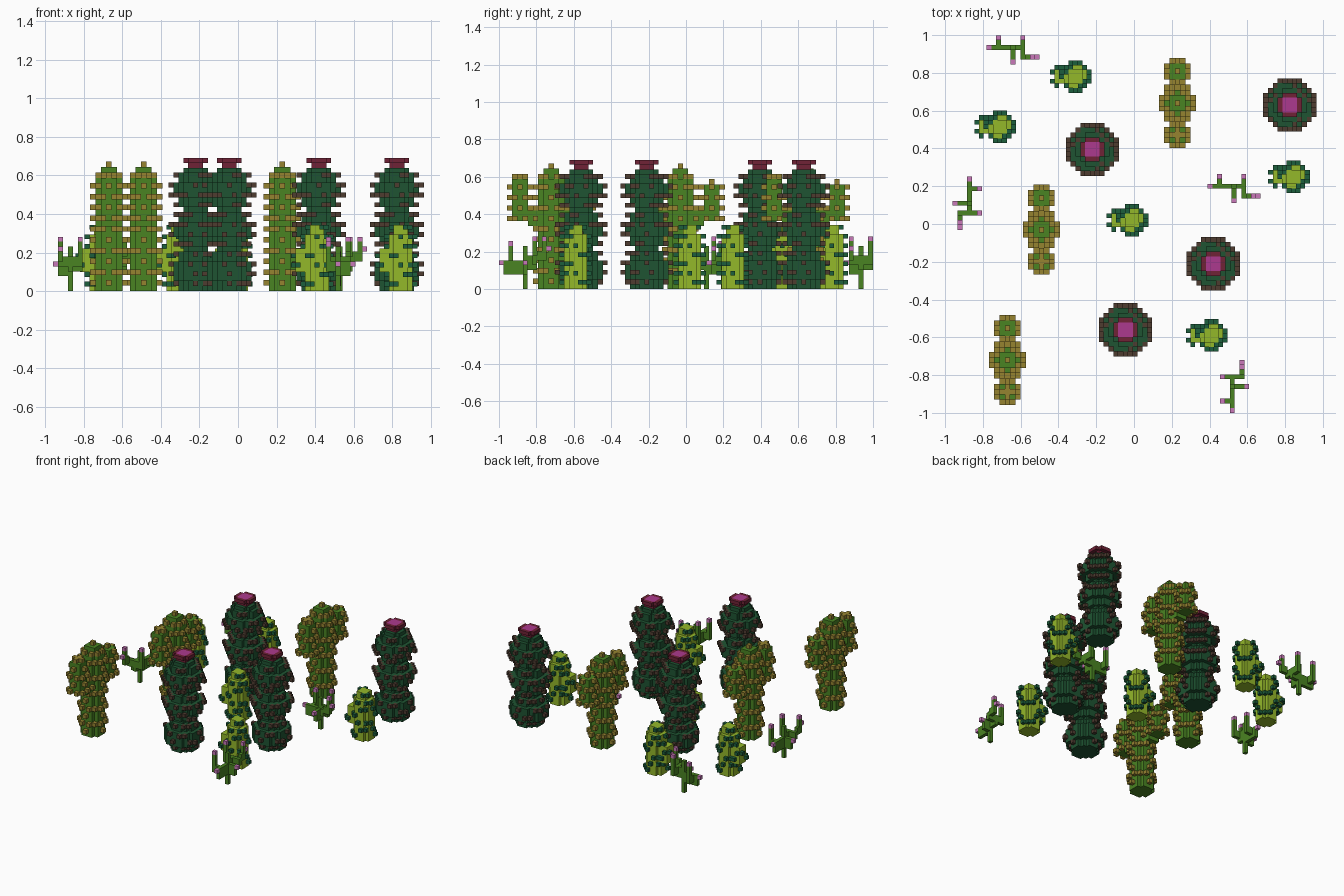
import bpy, math

if "Cube" in bpy.data.objects:
    bpy.data.objects.remove(bpy.data.objects["Cube"])


def make_mat(name, rgb):
    m = bpy.data.materials.new(name)
    lin = [((c / 255 + 0.055) / 1.055) ** 2.4 for c in rgb]
    m.diffuse_color = (*lin, 1)
    m.use_nodes = True
    m.node_tree.nodes["Principled BSDF"].inputs["Base Color"].default_value = m.diffuse_color
    return m


MATS = [make_mat(n, c) for n, c in [
    ("dark green", (30, 84, 50)), ("thorn brown", (78, 60, 48)),
    ("crimson", (112, 34, 54)), ("magenta", (172, 58, 142)),
    ("mid green", (74, 132, 34)), ("olive thorn", (150, 132, 48)),
    ("lime green", (148, 184, 42)), ("teal thorn", (28, 94, 60)),
    ("pale pink", (202, 120, 186))]]
DARK, BROWN, CRIMSON, MAGENTA, MID, OLIVE, LIME, TEAL, PINK = range(9)

# direction and the four corners of each cube face
FACES = [((1, 0, 0), [(1, 0, 0), (1, 1, 0), (1, 1, 1), (1, 0, 1)]),
         ((-1, 0, 0), [(0, 0, 0), (0, 0, 1), (0, 1, 1), (0, 1, 0)]),
         ((0, 1, 0), [(0, 1, 0), (0, 1, 1), (1, 1, 1), (1, 1, 0)]),
         ((0, -1, 0), [(0, 0, 0), (1, 0, 0), (1, 0, 1), (0, 0, 1)]),
         ((0, 0, 1), [(0, 0, 1), (1, 0, 1), (1, 1, 1), (0, 1, 1)]),
         ((0, 0, -1), [(0, 0, 0), (0, 1, 0), (1, 1, 0), (1, 0, 0)])]


def voxel_mesh(name, vox, size):
    """Skin a dictionary of cells {(x, y, z): colour} with its outer faces."""
    verts, faces, cols = {}, [], []
    for (x, y, z), col in vox.items():
        for (dx, dy, dz), corners in FACES:
            if (x + dx, y + dy, z + dz) in vox:
                continue
            f = []
            for a, b, c in corners:
                key = (x + a, y + b, z + c)
                f.append(verts.setdefault(key, len(verts)))
            faces.append(f)
            cols.append(col)
    me = bpy.data.meshes.new(name)
    me.from_pydata([((x - .5) * size, (y - .5) * size, z * size) for x, y, z in verts], [], faces)
    used = sorted(set(cols))
    for c in used:
        me.materials.append(MATS[c])
    for p, c in zip(me.polygons, cols):
        p.material_index = used.index(c)
    me.update()
    return me


def disc(vox, cx, cy, z, r, col):
    for x in range(-r, r + 1):
        for y in range(-r, r + 1):
            if x * x + y * y <= (r + .5) ** 2:
                vox[(cx + x, cy + y, z)] = col


def box(vox, xs, ys, zs, col):
    for x in range(xs[0], xs[1] + 1):
        for y in range(ys[0], ys[1] + 1):
            for z in range(zs[0], zs[1] + 1):
                vox[(x, y, z)] = col


def thorns(vox, col, rule):
    """Single cells standing out sideways from the body, in staggered rows."""
    body = set(vox)
    for x, y, z in body:
        for dx, dy in ((1, 0), (-1, 0), (0, 1), (0, -1)):
            p = (x + dx, y + dy, z)
            if p not in body and rule(x, y, z):
                vox[p] = col


def place(name, me, spots):
    for i, (x, y, turn) in enumerate(spots):
        ob = bpy.data.objects.new(f"{name}_{i + 1}", me)
        ob.location = (x, y, 0)
        ob.rotation_euler.z = math.radians(turn)
        bpy.context.collection.objects.link(ob)


# barrel cactus: three stacked bulges and a flower
v = {}
radii = [3, 3, 4, 4, 4, 4, 3, 3, 2, 3, 3, 4, 4, 4, 3, 3, 2, 3, 3, 4, 4, 4, 3, 3, 2]
for z, r in enumerate(radii):
    disc(v, 0, 0, z, r, DARK)
thorns(v, BROWN, lambda x, y, z: radii[z] > 2 and z % 2 == 1 and (x + y + z // 2) % 3 == 0)
box(v, (-1, 1), (-1, 1), (25, 25), CRIMSON)
disc(v, 0, 0, 26, 2, CRIMSON)
box(v, (-1, 1), (-1, 1), (26, 26), MAGENTA)
place("barrel_cactus", voxel_mesh("barrel_cactus", v, .0256),
      [(-.22, .395, 0), (.825, .63, 0), (.42, -.21, 0), (-.045, -.56, 0)])

# tall cactus: trunk with two raised arms
v = {}
for z in range(23):
    disc(v, 0, 0, z, 2 if z < 21 else 1, MID)
for s, top in ((-1, 20), (1, 19)):
    for d in (3, 4):
        box(v, (-1, 1), (s * d, s * d), (12, 14), MID)
    for z in range(13, top + 1):
        box(v, (-1, 1), (s * 6 - 1, s * 6 + 1), (z, z), MID)
    v[(0, s * 6, top + 1)] = OLIVE
thorns(v, OLIVE, lambda x, y, z: z > 0 and z % 2 == 1 and (x + y + z // 2) % 2 == 0)
v[(0, 0, 23)] = OLIVE
place("tall_cactus", voxel_mesh("tall_cactus", v, .028),
      [(.23, .64, 0), (-.49, -.03, 0), (-.67, -.72, 0)])

# lime cactus: short column with a side bud
v = {}
for z in range(14):
    disc(v, 0, 0, z, 2 if z < 12 else 1, LIME)
box(v, (-4, -3), (-1, 1), (4, 8), LIME)
thorns(v, TEAL, lambda x, y, z: z % 2 == 1 and (x + y + z // 2) % 3 == 0)
place("lime_cactus", voxel_mesh("lime_cactus", v, .0245),
      [(-.31, .78, 0), (-.71, .515, 0), (.845, .25, 0), (-.01, .02, 0), (.41, -.59, 0)])

# branching cactus: thin stem, twigs and pink buds
v = {}
box(v, (0, 0), (0, 0), (0, 7), MID)
box(v, (0, 0), (-4, 0), (3, 5), MID)
box(v, (0, 0), (0, 2), (4, 6), MID)
box(v, (1, 2), (0, 0), (3, 5), MID)
box(v, (-2, -1), (2, 2), (5, 6), MID)
box(v, (-2, -1), (-3, -3), (4, 5), MID)
box(v, (1, 2), (2, 2), (5, 6), MID)
box(v, (2, 2), (3, 4), (6, 7), MID)
for x, y, z in ((-2, 2, 7), (-2, -3, 6), (2, 4, 8)):
    box(v, (x, x), (y, y), (z, z + 2), MID)
for p in ((0, -5, 5), (3, 0, 5), (-2, 2, 10), (-2, -3, 9), (2, 5, 8), (2, 4, 10), (0, 0, 8)):
    v[p] = PINK
v[(0, 0, 8)] = MID
v[(2, 4, 9)] = MID
place("branching_cactus", voxel_mesh("branching_cactus", v, .0256),
      [(.52, -.86, 0), (-.87, .11, 180), (.53, .2, -90), (-.64, .935, -90)])
